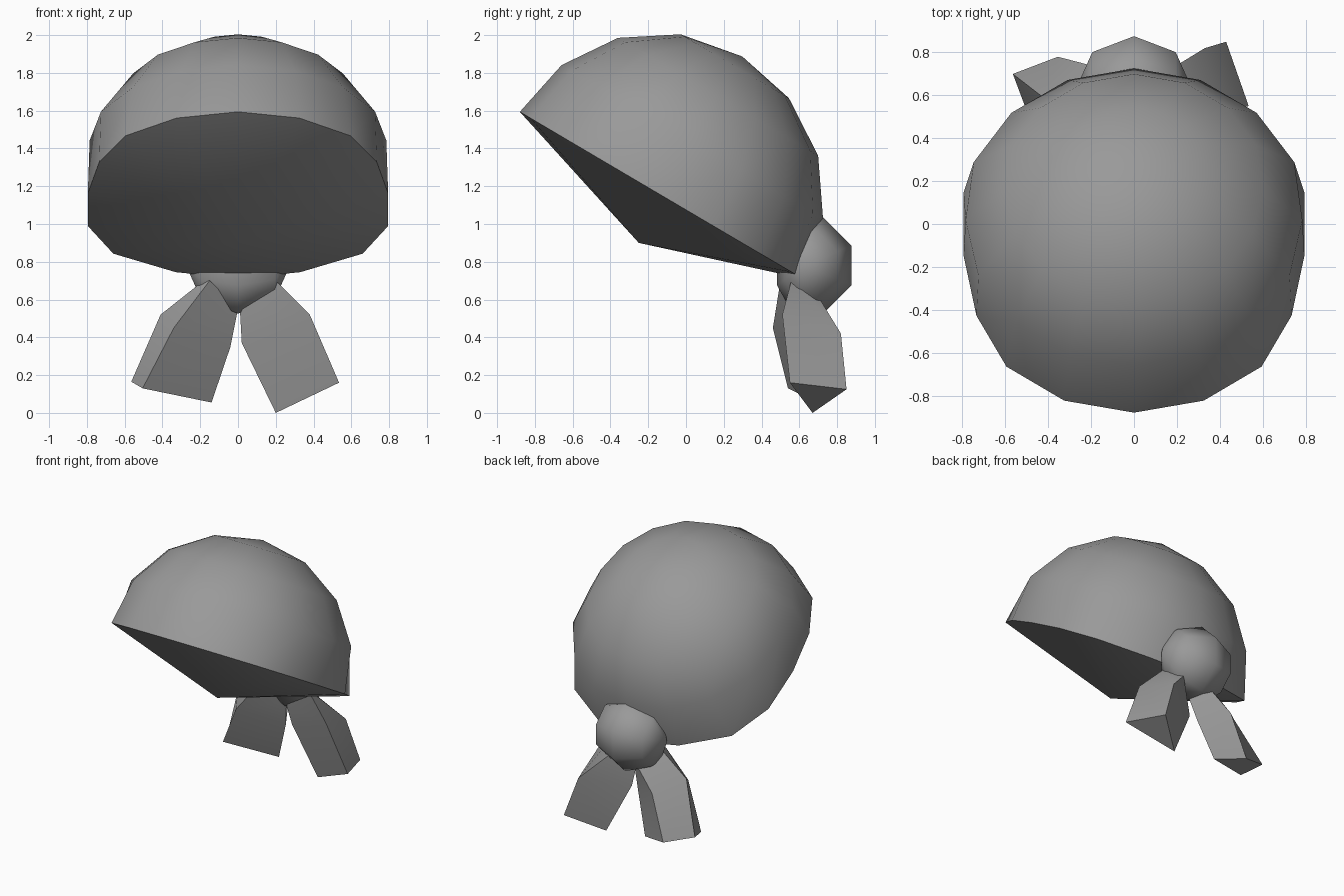
import bpy, bmesh, math
from mathutils import Vector

if "Cube" in bpy.data.objects:
    bpy.data.objects.remove(bpy.data.objects["Cube"])

grey = bpy.data.materials.new("dark_grey_cloth")
grey.diffuse_color = (0.32, 0.32, 0.32, 1)
grey.use_nodes = True
grey.node_tree.nodes["Principled BSDF"].inputs["Base Color"].default_value = grey.diffuse_color


def make(name, rings, start=None, end=None, smooth=30):
    """Skin a stack of closed rings; each end closes to a point or a flat face."""
    bm = bmesh.new()
    loops = [[bm.verts.new(p) for p in r] for r in rings]
    n = len(loops[0])
    for a, b in zip(loops, loops[1:]):
        for i in range(n):
            j = (i + 1) % n
            bm.faces.new((a[i], a[j], b[j], b[i]))
    for loop, tip in ((loops[0], start), (loops[-1], end)):
        if tip is None:
            bm.faces.new(loop)
        else:
            t = bm.verts.new(tip)
            for i in range(n):
                bm.faces.new((loop[i], loop[(i + 1) % n], t))
    bmesh.ops.recalc_face_normals(bm, faces=bm.faces)
    me = bpy.data.meshes.new(name)
    bm.to_mesh(me)
    bm.free()
    me.materials.append(grey)
    ob = bpy.data.objects.new(name, me)
    bpy.context.collection.objects.link(ob)
    bpy.ops.object.select_all(action='DESELECT')
    ob.select_set(True)
    bpy.context.view_layer.objects.active = ob
    bpy.ops.object.shade_smooth_by_angle(angle=math.radians(smooth))
    return ob


# Tilted dome of the head scarf, fuller at the back, shallow cone underneath
R = 0.85
centre = Vector((0, -0.147, 1.162))
along = Vector((0, 0.862, -0.508))
axis = Vector((0, 0.508, 0.862))
rim_x = [0, .325, .595, .735, .795, .795, .66, .33, 0]
rings = []
for lat in range(4):
    e = math.radians(22.5 * lat)
    ring = []
    for k in range(16):
        a = math.radians(22.5 * k)
        t, x = -R * math.cos(e) * math.cos(a), R * math.cos(e) * math.sin(a)
        if lat == 0:
            x = rim_x[k] if k <= 8 else -rim_x[16 - k]
        if t > 0.1:
            t *= 1.045
            x *= 1.03 if lat else 1
        ring.append(centre + along * t + axis * R * math.sin(e) + Vector((x, 0, 0)))
    rings.append(ring)
make("scarf_dome", rings, (0, -0.25, 0.90), centre + axis * R + along * 0.015, 40)

# Knot: low-poly ball with its poles on x, flattened towards the dome
r = 0.275
kc = Vector((0, 0.622, 0.78))
knot = []
for lat in (-45, 0, 45):
    e = math.radians(lat)
    ring = []
    for k in range(8):
        a = math.radians(22.5 + 45 * k)
        y = r * math.cos(e) * math.cos(a)
        ring.append(kc + Vector((r * math.sin(e), y if y > 0 else y * 0.55,
                                 r * math.cos(e) * math.sin(a))))
    knot.append(ring)
make("knot", knot, kc - Vector((r, 0, 0)), kc + Vector((r, 0, 0)), 60)

# Two folded tails hanging from the knot
make("right_tail", [
    [(.19, .56, .71), (.15, .71, .60), (.01, .56, .55)],
    [(.38, .51, .52), (.33, .82, .42), (.02, .62, .37)],
    [(.535, .55, .16), (.43, .85, .125), (.20, .67, .0)]], smooth=40)
make("left_tail", [
    [(-.15, .50, .70), (-.17, .58, .71), (-.05, .70, .62), (0, .58, .55)],
    [(-.34, .46, .45), (-.41, .58, .52), (-.24, .75, .43), (-.04, .63, .35)],
    [(-.505, .54, .13), (-.565, .70, .165), (-.355, .78, .10), (-.14, .69, .055)]], smooth=40)
